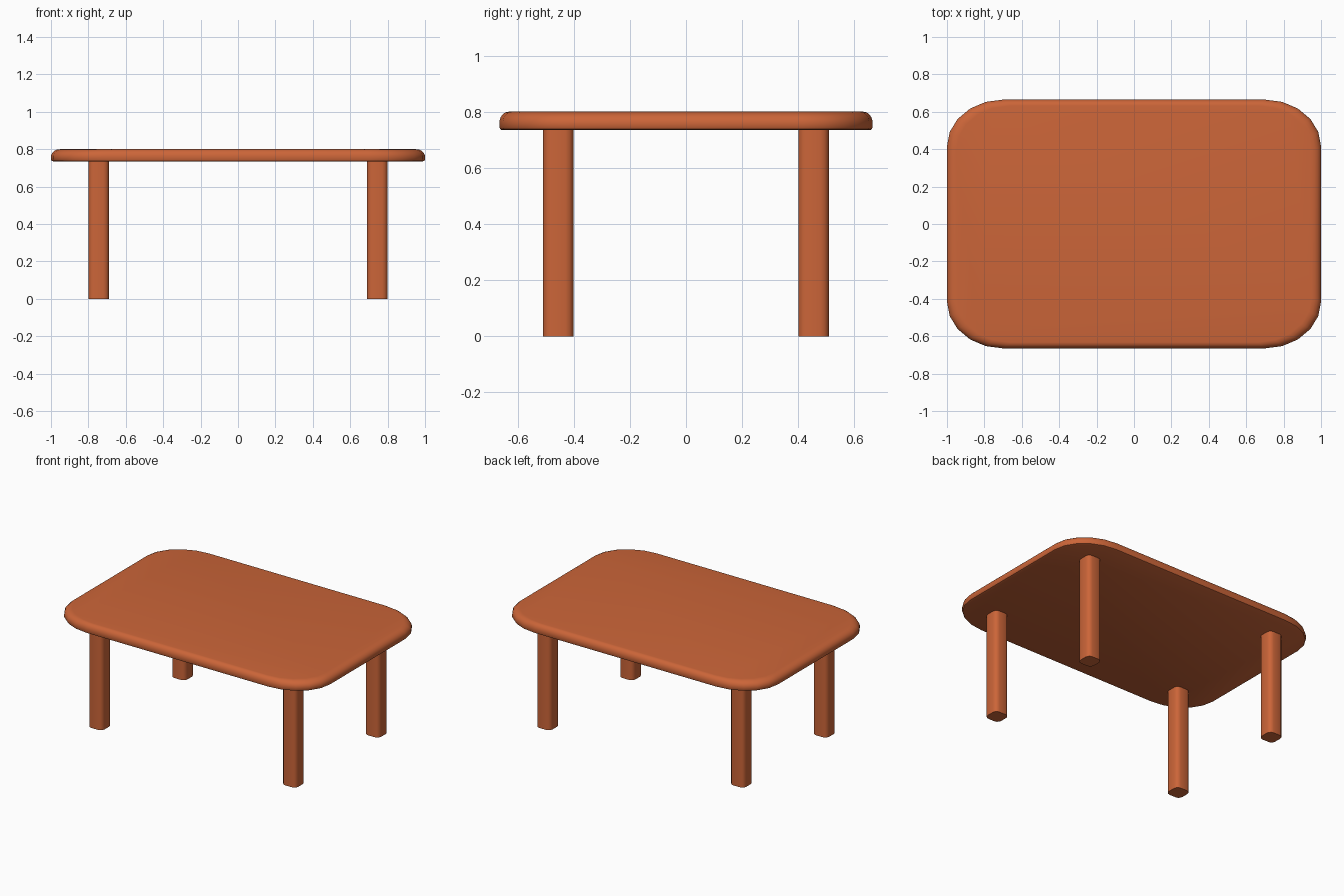
import bpy, bmesh, math

if "Cube" in bpy.data.objects:
    bpy.data.objects.remove(bpy.data.objects["Cube"])


def outline(hx, hy, rx, ry, n):
    """Rectangle with elliptical corners, counter-clockwise."""
    pts = []
    for q, (sx, sy) in enumerate([(1, 1), (-1, 1), (-1, -1), (1, -1)]):
        for i in range(n + 1):
            a = math.pi / 2 * (q + i / n)
            pts.append((sx * (hx - rx) + rx * math.cos(a),
                        sy * (hy - ry) + ry * math.sin(a)))
    return pts


def loft(name, rings, mat):
    """Skin a stack of matching rings and cap both ends."""
    bm = bmesh.new()
    loops = [[bm.verts.new(p) for p in ring] for ring in rings]
    n = len(loops[0])
    for a, b in zip(loops, loops[1:]):
        for i in range(n):
            j = (i + 1) % n
            bm.faces.new((a[i], a[j], b[j], b[i]))
    bm.faces.new(loops[0][::-1])
    bm.faces.new(loops[-1])
    mesh = bpy.data.meshes.new(name)
    bm.to_mesh(mesh)
    bm.free()
    obj = bpy.data.objects.new(name, mesh)
    bpy.context.collection.objects.link(obj)
    mesh.materials.append(mat)
    bpy.ops.object.select_all(action='DESELECT')
    obj.select_set(True)
    bpy.context.view_layer.objects.active = obj
    bpy.ops.object.shade_smooth_by_angle(angle=math.radians(35))
    return obj


wood = bpy.data.materials.new("orange_wood")
wood.diffuse_color = (0.6, 0.13, 0.04, 1)
wood.use_nodes = True
wood.node_tree.nodes["Principled BSDF"].inputs["Base Color"].default_value = wood.diffuse_color

# Tabletop: rounded rectangle with a soft rim, (height, inset) per ring
rim = [(0.735, 0.012), (0.738, 0.004), (0.745, 0.0), (0.765, 0.0), (0.78, 0.006),
       (0.791, 0.018), (0.798, 0.033), (0.80, 0.05)]
base = outline(1.0, 0.665, 0.30, 0.25, 5)
loft("tabletop", [[(x * (1 - d), y * (1 - d), z) for x, y in base] for z, d in rim], wood)

# Legs: four rounded square posts
post = outline(0.055, 0.055, 0.03, 0.03, 3)
for side, sx in (("left", -1), ("right", 1)):
    for end, sy in (("front", -1), ("back", 1)):
        loft(f"{end}_{side}_leg",
             [[(x + sx * 0.745, y + sy * 0.455, z) for x, y in post] for z in (0, 0.737)],
             wood)
